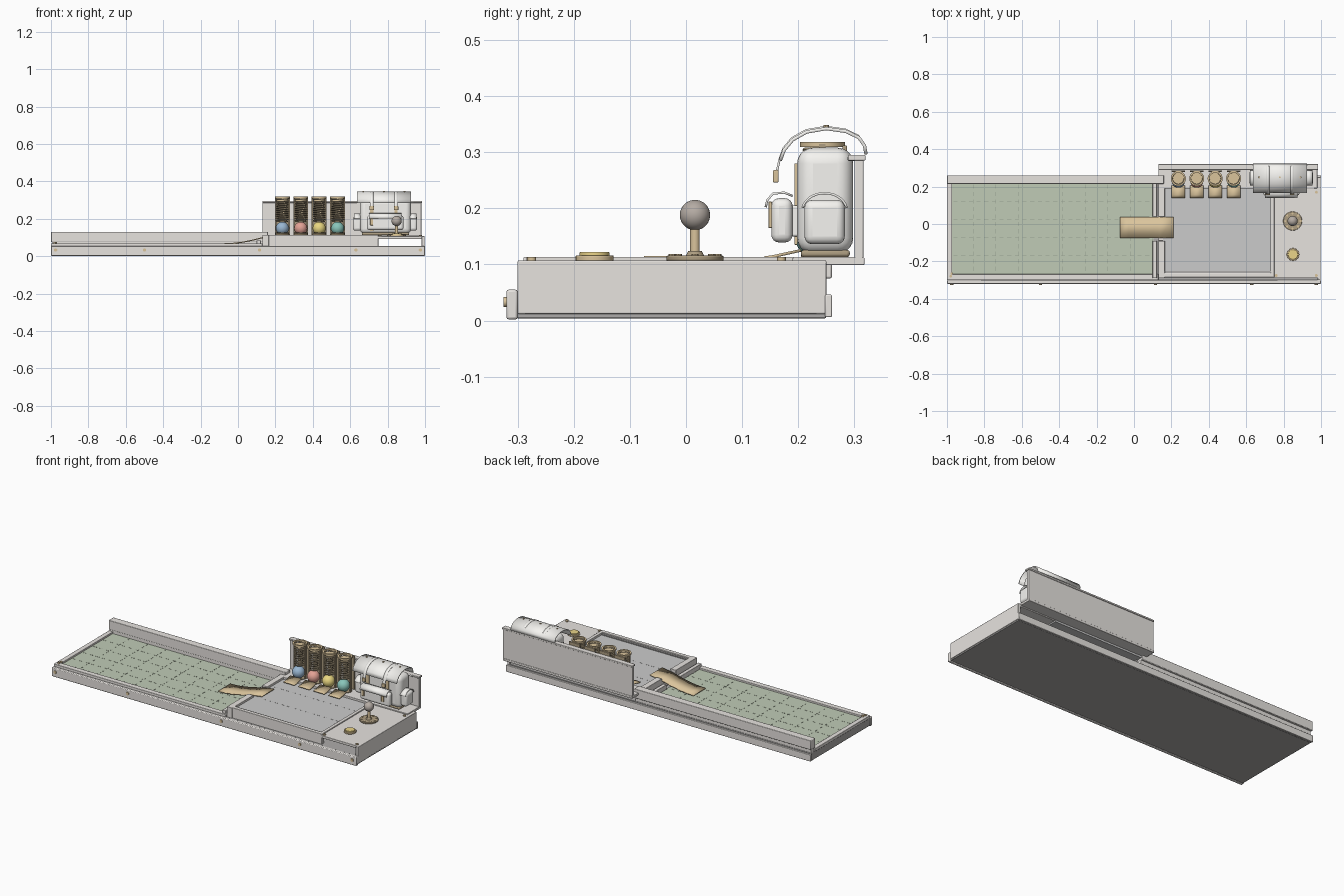
import bpy, bmesh, math
from mathutils import Vector

if "Cube" in bpy.data.objects:
    bpy.data.objects.remove(bpy.data.objects["Cube"])

COLS = dict(cream=(.80, .77, .74), grey=(.66, .66, .67), green=(.53, .60, .47), tan=(.70, .55, .33),
            bronze=(.42, .34, .22), white=(.92, .91, .88), knob=(.46, .41, .37), gold=(.83, .66, .25),
            blue=(.32, .47, .64), red=(.77, .36, .30), yellow=(.82, .68, .22), teal=(.25, .56, .49),
            seam=(.33, .38, .30), dark=(.42, .41, .40))
MATS = {}
for k, c in COLS.items():
    MATS[k] = bpy.data.materials.new(k)
    MATS[k].diffuse_color = (*c, 1)


def finish(name, bm, col, bevel=0, seg=2, smooth=True):
    me = bpy.data.meshes.new(name)
    bm.normal_update()
    bm.to_mesh(me)
    bm.free()
    ob = bpy.data.objects.new(name, me)
    bpy.context.collection.objects.link(ob)
    me.materials.append(MATS[col])
    if bevel:
        m = ob.modifiers.new("bevel", 'BEVEL')
        m.width, m.segments, m.limit_method = bevel, seg, 'ANGLE'
    if smooth:
        bpy.ops.object.select_all(action='DESELECT')
        ob.select_set(True)
        bpy.context.view_layer.objects.active = ob
        bpy.ops.object.shade_smooth_by_angle(angle=math.radians(35))
    return ob


def add_box(bm, x, y, z):
    vs = bmesh.ops.create_cube(bm, size=1)['verts']
    for v in vs:
        v.co = Vector([(r[0] + r[1]) / 2 + c * (r[1] - r[0]) for r, c in zip((x, y, z), v.co)])


def box(name, x, y, z, col='cream', bevel=.002, seg=2):
    bm = bmesh.new()
    add_box(bm, x, y, z)
    return finish(name, bm, col, bevel, seg)


def cyl(name, c, r, h, col, axis='z', r2=None, n=24, bevel=0):
    bm = bmesh.new()
    bmesh.ops.create_cone(bm, cap_ends=True, segments=n, radius1=r, radius2=r if r2 is None else r2, depth=h)
    ob = finish(name, bm, col, bevel)
    ob.location = c
    if axis == 'y':
        ob.rotation_euler.x = math.pi / 2
    return ob


def ball(name, c, r, col):
    bm = bmesh.new()
    bmesh.ops.create_uvsphere(bm, u_segments=28, v_segments=18, radius=r)
    finish(name, bm, col).location = c


def sheet(name, pts, lo, hi, t, col, axis='x'):
    """Band following a profile, spanning lo..hi along the axis"""
    bm = bmesh.new()
    rows = []
    for a, z in pts:
        rows.append([bm.verts.new((s, a, z) if axis == 'x' else (a, s, z)) for s in (lo, hi)])
    for p, q in zip(rows, rows[1:]):
        bm.faces.new((p[0], p[1], q[1], q[0]))
    bmesh.ops.recalc_face_normals(bm, faces=bm.faces)
    ob = finish(name, bm, col)
    m = ob.modifiers.new("thick", 'SOLIDIFY')
    m.thickness, m.offset = t, 0
    return ob


def arc(cy, cz, ry, rz, a0, a1, n=14):
    return [(cy + ry * math.cos(math.radians(a0 + (a1 - a0) * i / n)),
             cz + rz * math.sin(math.radians(a0 + (a1 - a0) * i / n))) for i in range(n + 1)]


# Base tray and outer strips
box("base", (-.995, .995), (-.302, .25), (.004, .052), 'dark')
box("front_strip", (-1, 1), (-.32, -.30), (.002, .055), bevel=.004)
box("rear_strip", (-1, 1), (.248, .26), (.006, .046))
box("front_rim", (-1, .13), (-.30, -.268), (.05, .068))
box("left_rim", (-1, -.972), (-.30, .22), (.05, .068))
box("rear_rail", (-1, .16), (.215, .26), (.075, .13), bevel=.003)
box("rear_rail_foot", (-.995, .16), (.215, .248), (.05, .077))
for x in (-.975, -.5, .115, .63, .975):
    cyl("strip_screw", (x, -.321, .033), .009, .008, 'tan', 'y', n=12)
for x, y in ((-.98, -.28), (-.975, -.265), (.11, -.28), (.125, .235)):
    cyl("rim_screw", (x, y, .07), .007, .012, 'tan', n=12)

# Green field with stitched grid
box("green_field", (-.975, .105), (-.27, .216), (.045, .058), 'green', 0)
bm = bmesh.new()
for i in range(9):
    x = -.86 + i * .12
    for j in range(12):
        y = -.25 + j * .04
        add_box(bm, (x - .0012, x + .0012), (y, y + .022), (.058, .0588))
for j in range(4):
    y = -.17 + j * .096
    for i in range(26):
        x = -.965 + i * .041
        add_box(bm, (x, x + .022), (y - .0012, y + .0012), (.058, .0588))
finish("field_stitches", bm, 'seam', smooth=False)

# Divider walls either side of the ramp
for y0, y1 in ((-.29, -.09), (.04, .216)):
    box("divider_low", (.10, .122), (y0, y1), (.05, .085))
    box("divider_high", (.13, .165), (y0, y1), (.05, .113))
box("divider_sill", (.13, .165), (-.09, .04), (.05, .096))
sheet("ramp", [(-.075, .066), (-.03, .068), (.02, .074), (.08, .086), (.14, .101), (.21, .112)],
      -.075, .037, .006, 'tan', 'y')

# Raised platform
box("platform_floor", (.155, .745), (-.27, .25), (.088, .101), 'grey', 0)
box("platform_front_rim", (.13, .75), (-.285, -.262), (.05, .113))
box("platform_right_rim", (.73, .75), (-.27, .2), (.085, .113))
box("platform_back_ledge", (.13, .98), (.19, .318), (.099, .113))
box("front_inner_bar", (.165, .73), (-.262, -.25), (.10, .106), 'dark', 0)
bm = bmesh.new()
for y in (-.08, .08):
    for i in range(14):
        add_box(bm, (.18 + i * .04, .202 + i * .04), (y - .001, y + .001), (.101, .1016))
finish("platform_stitches", bm, 'dark', smooth=False)

# Console with open front and back
box("console_top", (.748, .995), (-.29, .25), (.092, .107))
box("console_side", (.982, .998), (-.30, .25), (.012, .107))
for x, y in ((.76, -.275), (.975, -.275), (.76, .17), (.975, .17)):
    cyl("console_screw", (x, y, .109), .008, .008, 'tan', n=12)

# Joystick and button
cyl("joystick_plate", (.848, .016, .111), .051, .009, 'bronze', bevel=.002)
for i in range(8):
    a = i * math.pi / 4
    cyl("joystick_bolt", (.848 + .041 * math.cos(a), .016 + .041 * math.sin(a), .116), .006, .005, 'tan', n=8)
cyl("joystick_collar", (.848, .016, .118), .018, .012, 'bronze', r2=.012)
cyl("joystick_shaft", (.848, .016, .143), .0085, .06, 'tan')
ball("joystick_knob", (.848, .016, .188), .027, 'knob')
cyl("button_ring", (.85, -.163, .111), .034, .010, 'tan', bevel=.002)
cyl("button_cap", (.85, -.163, .117), .027, .010, 'gold', bevel=.002)

# Back wall with cap
box("back_wall", (.13, .98), (.30, .316), (.10, .29))
box("back_wall_cap", (.13, .985), (.289, .32), (.285, .295))

# Coil launchers with balls and trays
for i, col in enumerate(('blue', 'red', 'yellow', 'teal')):
    x, y = .237 + i * .0985, .243
    bm = bmesh.new()
    turns, n, m = 11, 20, 6
    rings = []
    for k in range(turns * n + 1):
        a = 2 * math.pi * k / n
        ring = []
        for j in range(m):
            b = 2 * math.pi * j / m
            r = .032 + .0035 * math.cos(b)
            ring.append(bm.verts.new((r * math.cos(a), r * math.sin(a),
                                      .185 + .122 * k / (turns * n) + .0035 * math.sin(b))))
        rings.append(ring)
    for p, q in zip(rings, rings[1:]):
        for j in range(m):
            bm.faces.new((p[j], q[j], q[(j + 1) % m], p[(j + 1) % m]))
    bm.faces.new(rings[0][::-1])
    bm.faces.new(rings[-1])
    finish("coil", bm, 'bronze').location = (x, y, 0)
    for s in (-1, 1):
        box("coil_post", (x + s * .036 - .004, x + s * .036 + .004), (y - .006, y + .006), (.11, .315), 'bronze', 0)
    box("coil_back_plate", (x - .036, x + .036), (y + .036, y + .044), (.11, .312), 'bronze')
    cyl("coil_foot", (x, y, .114), .038, .006, 'bronze')
    cyl("coil_piston", (x, y, .298), .03, .012, 'tan')
    bm = bmesh.new()
    bmesh.ops.create_circle(bm, segments=28, radius=.036)
    ring = finish("coil_top_ring", bm, 'tan')
    bm = bmesh.new()
    prof = [(.031, .309), (.040, .309), (.040, .318), (.031, .318)]
    vs = [[bm.verts.new((r * math.cos(t * math.pi / 14), r * math.sin(t * math.pi / 14), z)) for r, z in prof]
          for t in range(28)]
    for t in range(28):
        for j in range(4):
            bm.faces.new((vs[t][j], vs[(t + 1) % 28][j], vs[(t + 1) % 28][(j + 1) % 4], vs[t][(j + 1) % 4]))
    bmesh.ops.recalc_face_normals(bm, faces=bm.faces)
    bpy.data.objects.remove(ring)
    finish("coil_top_ring", bm, 'tan').location = (x, y, 0)
    ball("launch_ball", (x, y - .014, .149), .035, col)
    sheet("ball_tray", [(.14, .112), (.155, .114), (.205, .125)], x - .036, x + .036, .005, 'tan')

# Backpack body, base and pockets
box("pack_body", (.652, .925), (.198, .298), (.119, .308), 'white', .028, 5)
box("pack_base", (.662, .915), (.205, .292), (.113, .126), 'bronze', .005)
box("pack_front_pocket", (.69, .885), (.152, .19), (.139, .218), 'white', .014, 4)
box("pack_pocket_link", (.71, .865), (.18, .205), (.15, .205), 'white', .003)
for x0, x1 in ((.615, .66), (.915, .958)):
    box("pack_side_pocket", (x0, x1), (.211, .283), (.136, .215), 'white', .014, 4)
    sheet("side_pocket_flap", arc(.247, .195, .04, .032, 10, 170), x0 + .004, x1 - .004, .004, 'white')
sheet("front_pocket_flap", [(.19, .222), (.175, .228), (.155, .226), (.145, .215), (.142, .202)],
      .70, .875, .004, 'white')

# Arched flap with straps and buckles
flap = [(.321, .296), (.318, .312), (.308, .326), (.285, .337), (.25, .342), (.215, .336),
        (.19, .322), (.175, .304), (.168, .285)]
sheet("pack_flap", flap, .636, .925, .006, 'white')
for x in (.715, .845):
    sheet("flap_strap", [(y - .001, z + .003) for y, z in flap] + [(.163, .27), (.16, .25)],
          x - .009, x + .009, .004, 'white')
    box("strap_buckle", (x - .012, x + .012), (.155, .165), (.246, .268), 'tan', .002)
    box("pocket_strap", (x - .008, x + .008), (.147, .153), (.165, .212), 'tan', .001)
    box("body_strap", (x - .009, x + .009), (.193, .199), (.135, .28), 'tan', .001)
for x in (.67, .78, .89):
    cyl("flap_stud", (x, .25, .346), .005, .004, 'tan', n=10)
box("pack_hanger", (.64, .94), (.288, .318), (.284, .294), 'white', .003)

for m in bpy.data.materials:
    if m.users and not m.is_grease_pencil:
        m.use_nodes = True
        m.node_tree.nodes["Principled BSDF"].inputs["Base Color"].default_value = m.diffuse_color
